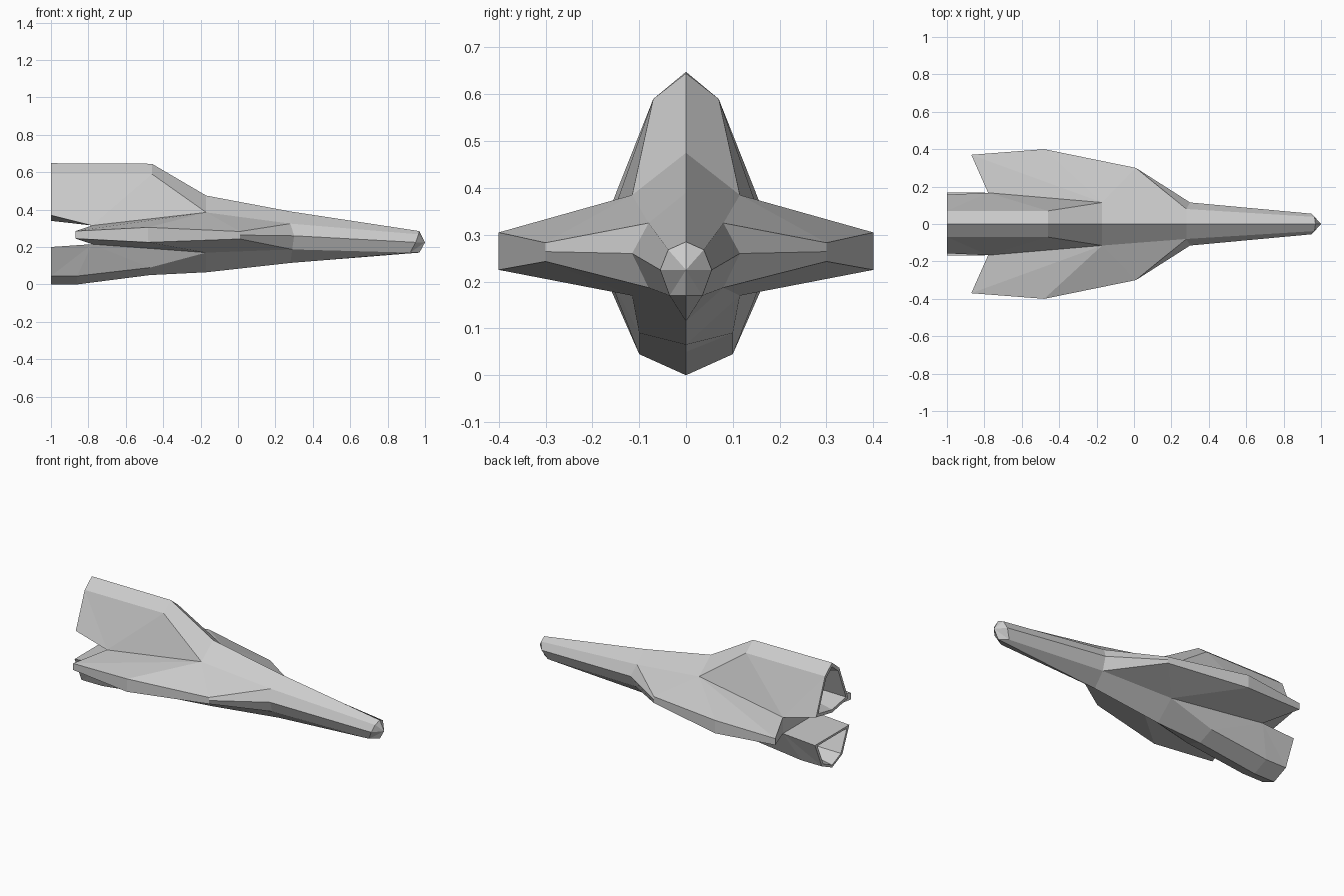
import bpy, bmesh

if "Cube" in bpy.data.objects:
    bpy.data.objects.remove(bpy.data.objects["Cube"])

bm = bmesh.new()


def face(*pts):
    """Add a face and its mirror image across y = 0."""
    for s in (1, -1):
        bm.faces.new([bm.verts.new((x, s * y, z)) for x, y, z in pts])


def fan(hub, pts):
    for a, b in zip(pts, pts[1:]):
        face(hub, a, b)


def strip(a, b):
    for i in range(len(a) - 1):
        face(a[i], a[i + 1], b[i + 1], b[i])


def nozzle(ring, cz):
    """Hollow exhaust: thin rim, tapering inner walls and a back plate."""
    def scaled(k, x):
        return [(x, y * k, cz + (z - cz) * k) for _, y, z in ring]
    rim, back = scaled(0.86, -1.0), scaled(0.6, -0.84)
    strip(ring, rim)
    strip(rim, back)
    face(*back)


# Nose: half rings listed from top to bottom
tip = (1, 0, .225)
nose = [(.97, 0, .285), (.965, .038, .268), (.95, .055, .225),
        (.92, .035, .17), (.97, 0, .17)]
neck = [(.28, 0, .39), (.28, .08, .325), (.30, .115, .26),
        (.29, .08, .187), (.28, 0, .115)]
fan(tip, nose)
strip(nose, neck)

# Middle body, above and below
ridge, shoulder = (-.17, 0, .475), (-.17, .115, .385)
keel, bilge = (-.17, 0, .065), (-.17, .115, .17)
strip(neck[:2], [ridge, shoulder])
strip(neck[3:], [bilge, keel])

# Wings: upper and lower outlines from leading to trailing root
root_top, root_low = (-.78, .167, .315), (-.78, .167, .215)
top = [neck[1], (.01, .30, .283), (-.48, .40, .305), (-.87, .37, .285), root_top]
low = [neck[3], (.01, .30, .243), (-.48, .40, .225), (-.87, .37, .245), root_low]
mid = (.01, .30, .264)
fan(shoulder, top)
fan(bilge, low)
face(top[0], top[1], mid, neck[2])
face(neck[2], mid, low[1], low[0])
face(top[1], mid, low[1], low[2], top[2])
strip(top[2:], low[2:])

# Wall between the two engine pods
wall_top, wall_low = (-.78, 0, .315), (-.78, 0, .215)
face(root_top, root_low, wall_low, wall_top)

# Upper engine pod
crest = [ridge, (-.46, 0, .645), (-1, 0, .648)]
edge = [shoulder, (-.46, .07, .59), (-1, .07, .59)]
foot, sole = (-1, .157, .37), (-1, 0, .34)
strip(crest, edge)
fan(root_top, edge + [foot])
face(root_top, foot, sole, wall_top)
nozzle([crest[-1], edge[-1], foot, sole], .47)

# Lower engine pod
belly = [keel, (-.47, 0, .05), (-.86, 0, 0), (-1, 0, 0)]
chine = [bilge, (-.47, .10, .09), (-.86, .10, .045), (-1, .10, .045)]
brim, deck = (-1, .168, .20), (-1, 0, .20)
strip(belly, chine)
fan(root_low, chine + [brim])
face(root_low, brim, deck, wall_low)
nozzle([belly[-1], chine[-1], brim, deck], .11)

# Weld the parts into one flat-shaded hull
bmesh.ops.remove_doubles(bm, verts=bm.verts, dist=1e-4)
bmesh.ops.recalc_face_normals(bm, faces=bm.faces)
mesh = bpy.data.meshes.new("spacecraft_hull")
bm.to_mesh(mesh)
bm.free()
bpy.context.collection.objects.link(bpy.data.objects.new("spacecraft_hull", mesh))
